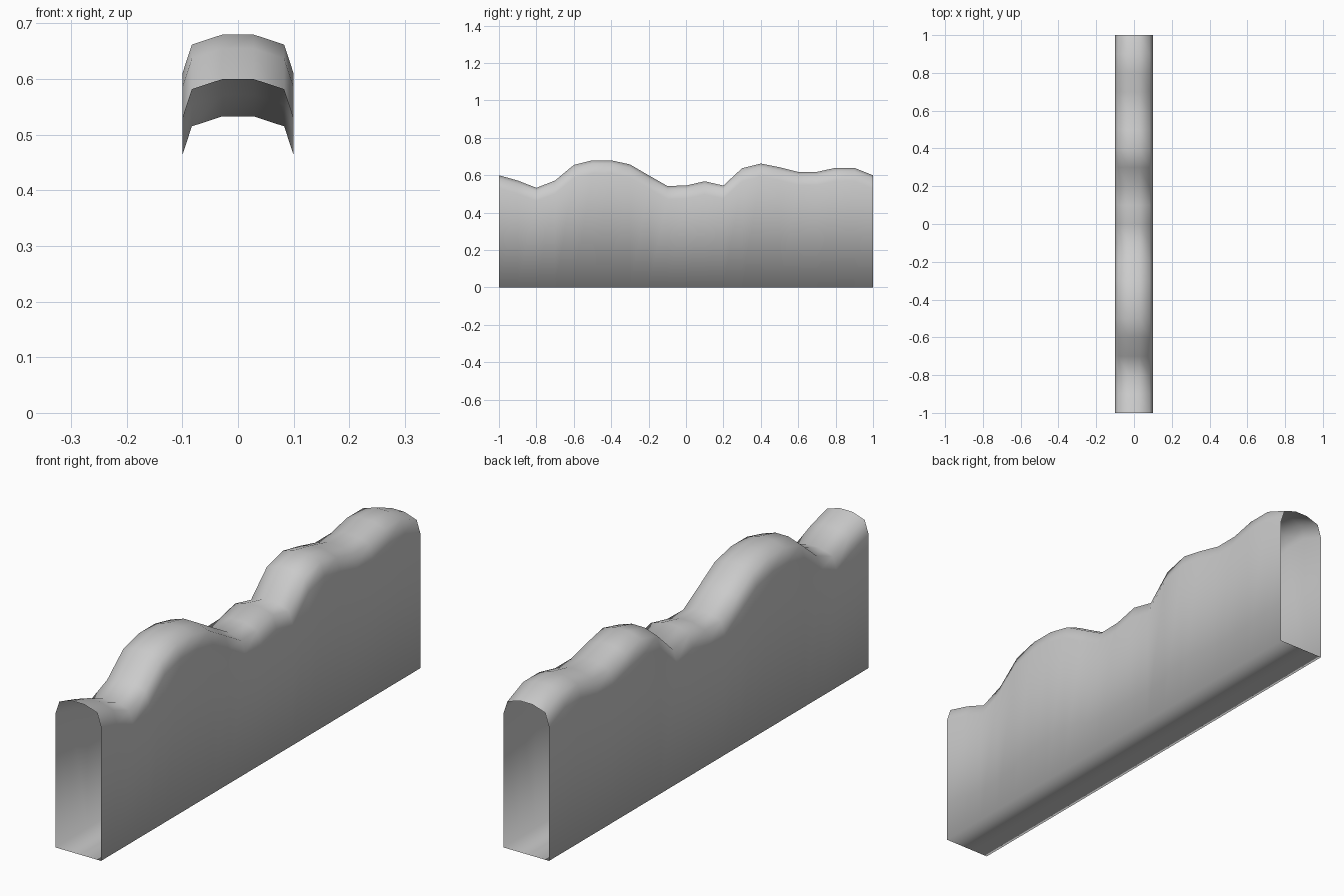
import bpy, bmesh

if "Cube" in bpy.data.objects:
    bpy.data.objects.remove(bpy.data.objects["Cube"])

# Height of the crest every 0.1 along y, from -1 to 1
crest = [0.60, 0.572, 0.533, 0.572, 0.655, 0.68, 0.68, 0.658, 0.60, 0.543,
         0.545, 0.568, 0.545, 0.638, 0.663, 0.643, 0.618, 0.618, 0.64, 0.64, 0.60]

# Rounded cap: half width and drop below the crest
cap = [(0.1, 0.07), (0.083, 0.018), (0.028, 0.0)]


def section(bm, y, top):
    """One closed ring: flat base, upright walls, rounded cap."""
    right = [(0.1, 0.0)] + [(x, top - d) for x, d in cap]
    left = [(-x, z) for x, z in reversed(right)]
    return [bm.verts.new((x, y, z)) for x, z in right + left]


# Open-ended hollow wall with a wavy rounded crest
bm = bmesh.new()
rings = [section(bm, -1 + 0.1 * i, h) for i, h in enumerate(crest)]
for a, b in zip(rings, rings[1:]):
    n = len(a)
    for i in range(n):
        j = (i + 1) % n
        bm.faces.new((a[i], b[i], b[j], a[j])).smooth = True
bm.normal_update()
# Make sure the base faces downward, so the whole skin faces outward
base = min(bm.faces, key=lambda f: f.calc_center_median().z)
if base.normal.z > 0:
    bmesh.ops.reverse_faces(bm, faces=bm.faces[:])

mesh = bpy.data.meshes.new("wavy_wall")
bm.to_mesh(mesh)
bm.free()
wall = bpy.data.objects.new("wavy_wall", mesh)
bpy.context.collection.objects.link(wall)
